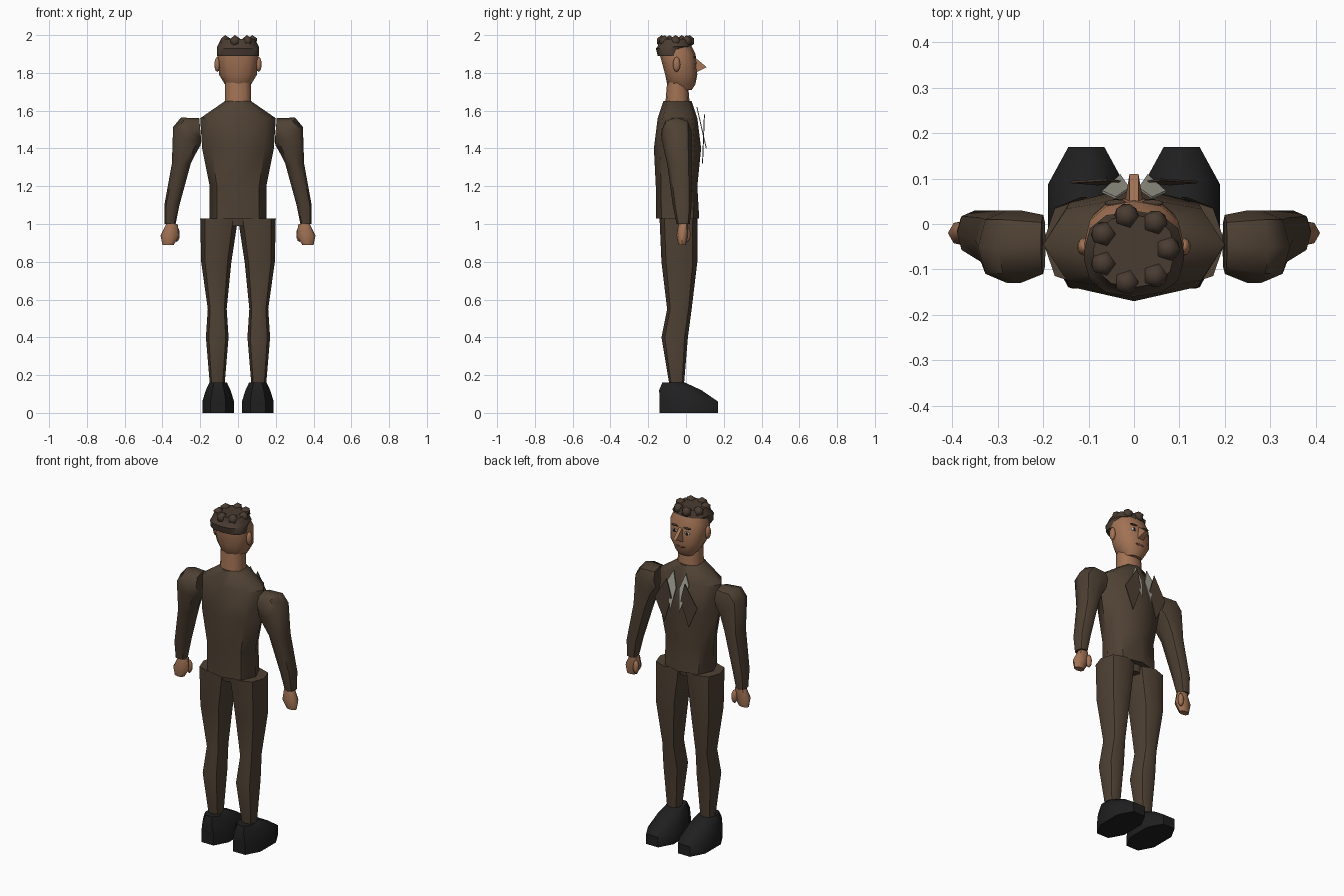
import bpy, bmesh
from math import sin, cos, tau, radians, copysign
from mathutils import Vector

default_cube = bpy.data.objects.get("Cube")
if default_cube:
    bpy.data.objects.remove(default_cube, do_unlink=True)


def material(name, red, green, blue):
    mat = bpy.data.materials.new(name)
    mat.use_nodes = True
    colour = (red, green, blue, 1)
    mat.diffuse_color = colour
    mat.node_tree.nodes["Principled BSDF"].inputs["Base Color"].default_value = colour
    return mat


cloth = material("brown cloth", red=0.078, green=0.053, blue=0.034)
skin = material("skin", red=0.36, green=0.17, blue=0.09)
hair = material("dark brown hair", red=0.068, green=0.045, blue=0.032)
leather = material("black leather", red=0.014, green=0.014, blue=0.015)
linen = material("pale grey shirt", red=0.36, green=0.35, blue=0.29)
pupil = material("dark eye", red=0.006, green=0.006, blue=0.006)
eyeball = material("eye white", red=0.6, green=0.58, blue=0.52)
lip = material("lip", red=0.13, green=0.045, blue=0.03)


def finish(name, bm, mat, sharp_angle=50):
    """Turn a bmesh into a shaded object with one material."""
    bmesh.ops.recalc_face_normals(bm, faces=bm.faces)
    mesh = bpy.data.meshes.new(name)
    bm.to_mesh(mesh)
    bm.free()
    mesh.materials.append(mat)
    part = bpy.data.objects.new(name, mesh)
    bpy.context.collection.objects.link(part)
    bpy.ops.object.select_all(action="DESELECT")
    part.select_set(True)
    bpy.context.view_layer.objects.active = part
    bpy.ops.object.shade_smooth_by_angle(angle=radians(sharp_angle))
    return part


def squarish(value, power=0.85):
    """Push a sine or cosine outwards to make a fuller oval."""
    return copysign(abs(value) ** power, value)


def section(z, width, back, front, x=0, tilt=0):
    """One oval cross-section; width is its half width along x."""
    across = Vector((cos(radians(tilt)), 0, sin(radians(tilt)))) * width
    along = Vector((0, (front - back) / 2, 0))
    middle = Vector((x, (front + back) / 2, z))
    return middle, across, along


def loft(name, mat, sections, sides=8, mirror=1, turn=0):
    """Skin a closed body over a list of cross-sections."""
    bm = bmesh.new()
    rows = []
    for middle, across, along in sections:
        row = []
        for step in range(sides):
            angle = tau * (step + turn) / sides
            point = middle + across * squarish(cos(angle)) + along * squarish(sin(angle))
            point.x *= mirror
            row.append(bm.verts.new(point))
        rows.append(row)
    for low, high in zip(rows, rows[1:]):
        for i in range(sides):
            bm.faces.new((low[i - 1], low[i], high[i], high[i - 1]))
    bm.faces.new(rows[0])
    bm.faces.new(rows[-1])
    return finish(name, bm, mat)


def ball(name, mat, centre, size, detail=2):
    bm = bmesh.new()
    bmesh.ops.create_icosphere(bm, subdivisions=detail, radius=1)
    for vert in bm.verts:
        vert.co = Vector(centre) + vert.co * Vector(size)
    return finish(name, bm, mat)


def plate(name, mat, outline, top_y, bottom_y, mirror):
    """Thin leaning panel; the outline holds (x, z) points."""
    bm = bmesh.new()
    low = min(z for x, z in outline)
    high = max(z for x, z in outline)
    verts = []
    for x, z in outline:
        rise = (z - low) / (high - low)
        verts.append(bm.verts.new((x * mirror, bottom_y + (top_y - bottom_y) * rise, z)))
    face = bm.faces.new(verts)
    made = bmesh.ops.extrude_face_region(bm, geom=[face], use_keep_orig=True)["geom"]
    for vert in made:
        if isinstance(vert, bmesh.types.BMVert):
            vert.co.y -= 0.005
    return finish(name, bm, mat, sharp_angle=20)


# Jacket body with a short seat block below it
loft("jacket", cloth, [
    section(z=1.03, width=0.15, back=-0.16, front=0.07),
    section(z=1.2, width=0.15, back=-0.16, front=0.06),
    section(z=1.4, width=0.19, back=-0.17, front=0.08),
    section(z=1.56, width=0.2, back=-0.15, front=0.06),
    section(z=1.65, width=0.07, back=-0.12, front=0.03),
])
loft("jacket_seat", cloth, [
    section(z=0.99, width=0.06, back=-0.12, front=0.03),
    section(z=1.04, width=0.06, back=-0.13, front=0.04),
])

# Neck and head
loft("neck", skin, [
    section(z=1.63, width=0.07, back=-0.11, front=0.02),
    section(z=1.75, width=0.07, back=-0.1, front=0.01),
], sides=12)
loft("head", skin, [
    section(z=1.71, width=0.05, back=-0.06, front=0.03),
    section(z=1.74, width=0.07, back=-0.1, front=0.05),
    section(z=1.79, width=0.1, back=-0.11, front=0.06),
    section(z=1.9, width=0.11, back=-0.14, front=0.05),
    section(z=1.96, width=0.09, back=-0.13, front=0.02),
], sides=12)

# Wedge nose from a narrow bridge, a wide base and a jutting tip
bm = bmesh.new()
for mirror in (1, -1):
    for width, y, z in ((0.01, 0.05, 1.88), (0.01, 0.11, 1.83), (0.02, 0.05, 1.8)):
        bm.verts.new((width * mirror, y, z))
bmesh.ops.convex_hull(bm, input=bm.verts)
finish("nose", bm, skin, sharp_angle=20)
ball("mouth", lip, centre=(0, 0.05, 1.77), size=(0.03, 0.007, 0.007))

# Hair cap ringed with curls
loft("hair_cap", hair, [
    section(z=1.89, width=0.11, back=-0.15, front=-0.01),
    section(z=1.93, width=0.11, back=-0.16, front=0),
    section(z=1.94, width=0.11, back=-0.15, front=0.03),
    section(z=1.98, width=0.09, back=-0.14, front=0.02),
], sides=12)
curls = 7
for curl in range(curls):
    angle = tau * curl / curls
    spot = Vector((cos(angle), sin(angle), 0)) * 0.075 + Vector((0, -0.055, 1.968))
    ball(f"hair_curl_{curl}", hair, centre=spot, size=(0.03, 0.03, 0.032), detail=1)

for side, mirror in (("left", 1), ("right", -1)):
    # Face details
    ball(f"{side}_ear", skin, centre=(mirror * 0.11, -0.05, 1.845), size=(0.015, 0.02, 0.04))
    ball(f"{side}_eye_white", eyeball, centre=(mirror * 0.04, 0.046, 1.855), size=(0.018, 0.007, 0.009))
    ball(f"{side}_iris", pupil, centre=(mirror * 0.04, 0.05, 1.855), size=(0.009, 0.006, 0.009))
    ball(f"{side}_eyebrow", hair, centre=(mirror * 0.04, 0.046, 1.885), size=(0.025, 0.008, 0.005))

    # Shirt collar and lapel
    plate(f"{side}_collar", linen, [(0.01, 1.53), (0.04, 1.62), (0.07, 1.56), (0.03, 1.4)],
          top_y=0.06, bottom_y=0.11, mirror=mirror)
    plate(f"{side}_lapel", cloth, [(0.06, 1.58), (0.14, 1.45), (0.08, 1.32), (0.03, 1.47)],
          top_y=0.1, bottom_y=0.09, mirror=mirror)

    # Sleeve, bending from the shoulder opening down to the cuff
    loft(f"{side}_sleeve", cloth, [
        section(x=0.2, z=1.5, width=0.06, back=-0.11, front=0.02, tilt=85),
        section(x=0.25, z=1.49, width=0.09, back=-0.13, front=0.03, tilt=55),
        section(x=0.28, z=1.45, width=0.09, back=-0.13, front=0.03, tilt=45),
        section(x=0.3, z=1.32, width=0.05, back=-0.1, front=0.03),
        section(x=0.35, z=1.1, width=0.04, back=-0.07, front=0.03),
        section(x=0.36, z=1, width=0.03, back=-0.05, front=0.02),
    ], mirror=mirror)

    # Hand and thumb
    loft(f"{side}_hand", skin, [
        section(x=0.35, z=1, width=0.03, back=-0.04, front=0.01),
        section(x=0.36, z=0.94, width=0.05, back=-0.05, front=0.01),
        section(x=0.37, z=0.89, width=0.03, back=-0.04, front=0),
    ], mirror=mirror)
    ball(f"{side}_thumb", skin, centre=(mirror * 0.325, 0.007, 0.945), size=(0.017, 0.017, 0.04))

    # Trouser leg
    loft(f"{side}_trouser_leg", cloth, [
        section(x=0.11, z=0.16, width=0.04, back=-0.09, front=-0.01),
        section(x=0.11, z=0.4, width=0.06, back=-0.13, front=0.01),
        section(x=0.11, z=0.55, width=0.05, back=-0.1, front=0.03),
        section(x=0.115, z=0.8, width=0.08, back=-0.13, front=0.06),
        section(x=0.1, z=1.03, width=0.1, back=-0.14, front=0.06),
    ], mirror=mirror)

    # Shoe, with its corners turned so the toe is blunt
    loft(f"{side}_shoe", leather, [
        section(x=0.105, z=0, width=0.09, back=-0.15, front=0.18),
        section(x=0.105, z=0.06, width=0.09, back=-0.15, front=0.18),
        section(x=0.105, z=0.12, width=0.07, back=-0.15, front=0.09),
        section(x=0.105, z=0.16, width=0.05, back=-0.13, front=0),
    ], mirror=mirror, turn=0.5)
